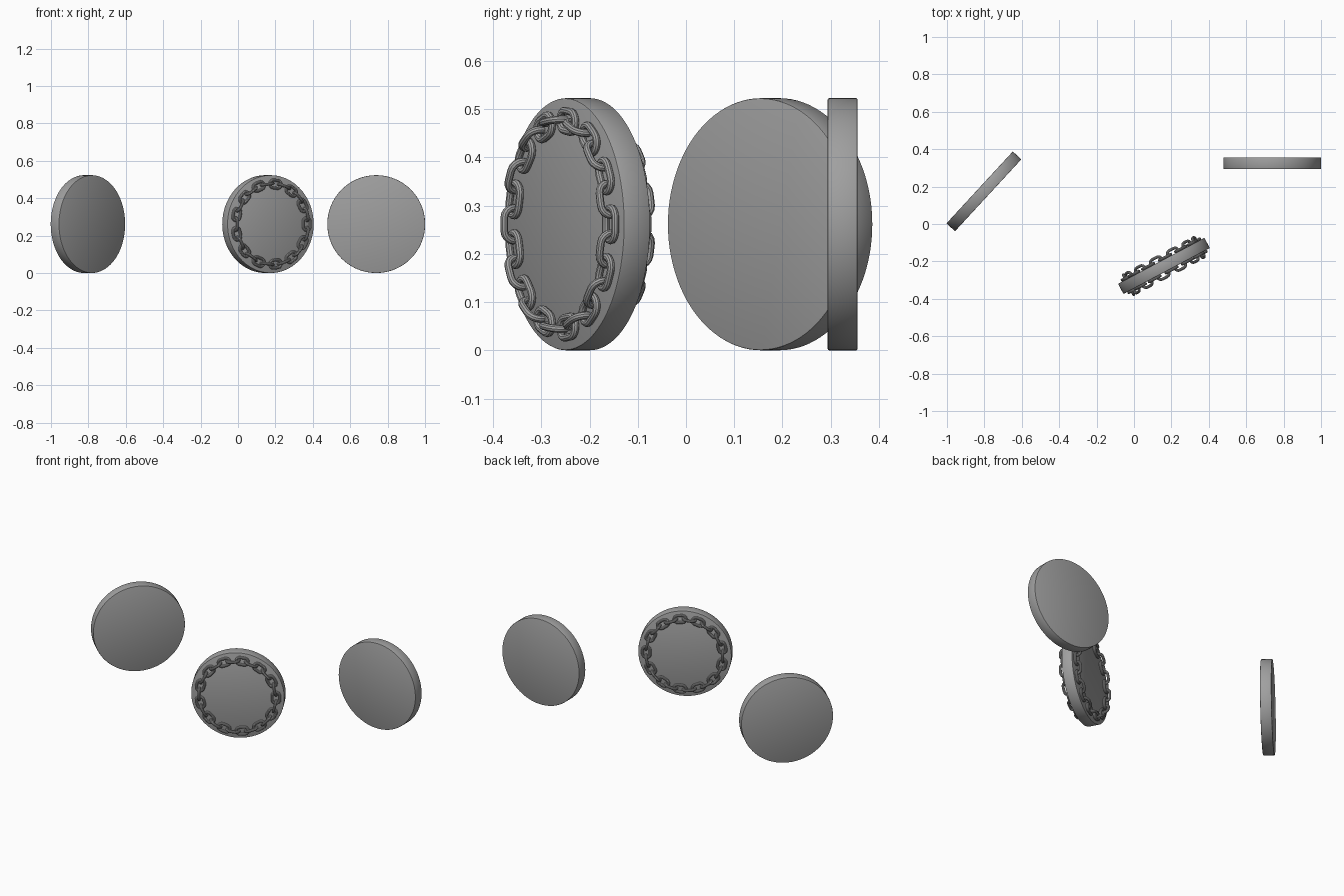
import bpy, bmesh, math
from mathutils import Matrix, Vector

if "Cube" in bpy.data.objects:
    bpy.data.objects.remove(bpy.data.objects["Cube"])

R, T, ZC = 0.2615, 0.062, 0.2615      # disc radius, thickness, centre height
RING, DEPTH, LINKS = 0.215, 0.038, 26  # chain radius, offset from disc middle, link count

grey = bpy.data.materials.new("grey")
grey.diffuse_color = (0.35, 0.35, 0.35, 1)
grey.use_nodes = True
grey.node_tree.nodes["Principled BSDF"].inputs["Base Color"].default_value = grey.diffuse_color


def finish(bm, name, mat):
    """Turn a bmesh into a smooth-shaded grey object placed by a matrix."""
    bmesh.ops.recalc_face_normals(bm, faces=bm.faces)
    mesh = bpy.data.meshes.new(name)
    bm.to_mesh(mesh)
    bm.free()
    mesh.materials.append(grey)
    ob = bpy.data.objects.new(name, mesh)
    bpy.context.collection.objects.link(ob)
    ob.matrix_world = mat
    bpy.ops.object.select_all(action='DESELECT')
    ob.select_set(True)
    bpy.context.view_layer.objects.active = ob
    bpy.ops.object.shade_smooth_by_angle(angle=math.radians(35))
    return ob


def disc(name, mat):
    """Upright disc with its axis along local y and slightly softened rims."""
    bm = bmesh.new()
    bmesh.ops.create_cone(bm, cap_ends=True, segments=96, radius1=R, radius2=R,
                          depth=T, matrix=Matrix.Rotation(math.pi / 2, 4, 'X'))
    rims = [e for e in bm.edges if abs(e.verts[0].co.y - e.verts[1].co.y) < 1e-4]
    bmesh.ops.bevel(bm, geom=rims, offset=0.003, segments=2, affect='EDGES', profile=0.5)
    return finish(bm, name, mat)


def add_link(bm, mat, length=0.084, width=0.058, wire=0.008, arc=8, sides=10):
    """Oval chain link: long axis x, short axis y."""
    r = width / 2 - wire
    half = length / 2 - wire - r
    rings = []
    for end in (1, -1):
        for i in range(arc + 1):
            a = math.pi * i / arc - math.pi / 2 + (math.pi if end < 0 else 0)
            out = Vector((math.cos(a), math.sin(a), 0))
            centre = out * r + Vector((end * half, 0, 0))
            ring = []
            for j in range(sides):
                b = math.tau * j / sides
                p = centre + out * wire * math.cos(b) + Vector((0, 0, wire * math.sin(b)))
                ring.append(bm.verts.new(mat @ p))
            rings.append(ring)
    for k, ring in enumerate(rings):
        nxt = rings[(k + 1) % len(rings)]
        for j in range(sides):
            n = (j + 1) % sides
            bm.faces.new((ring[j], ring[n], nxt[n], nxt[j]))


def chain(name, mat, side):
    """Ring of links, alternately flat on the disc and standing on edge."""
    bm = bmesh.new()
    for i in range(LINKS):
        a = math.pi + math.tau * i / LINKS
        radial = Vector((math.cos(a), 0, math.sin(a)))
        tangent = Vector((-math.sin(a), 0, math.cos(a)))
        axis = Vector((0, 1, 0))
        short, normal = (axis, radial) if i % 2 == 0 else (radial, axis)
        m = Matrix((tangent, short, normal)).transposed().to_4x4()
        m.translation = radial * RING + axis * side * DEPTH
        add_link(bm, m)
    return finish(bm, name, mat)


def place(x, y, angle):
    return Matrix.Translation((x, y, ZC)) @ Matrix.Rotation(math.radians(angle), 4, 'Z')


# two plain discs
disc("left_disc", place(-0.8025, 0.1745, 47.3))
disc("right_disc", place(0.739, 0.325, 0))

# middle disc with a chain on each face
middle = place(0.16, -0.224, 28)
disc("middle_disc", middle)
chain("front_chain", middle, -1)
chain("back_chain", middle, 1)
